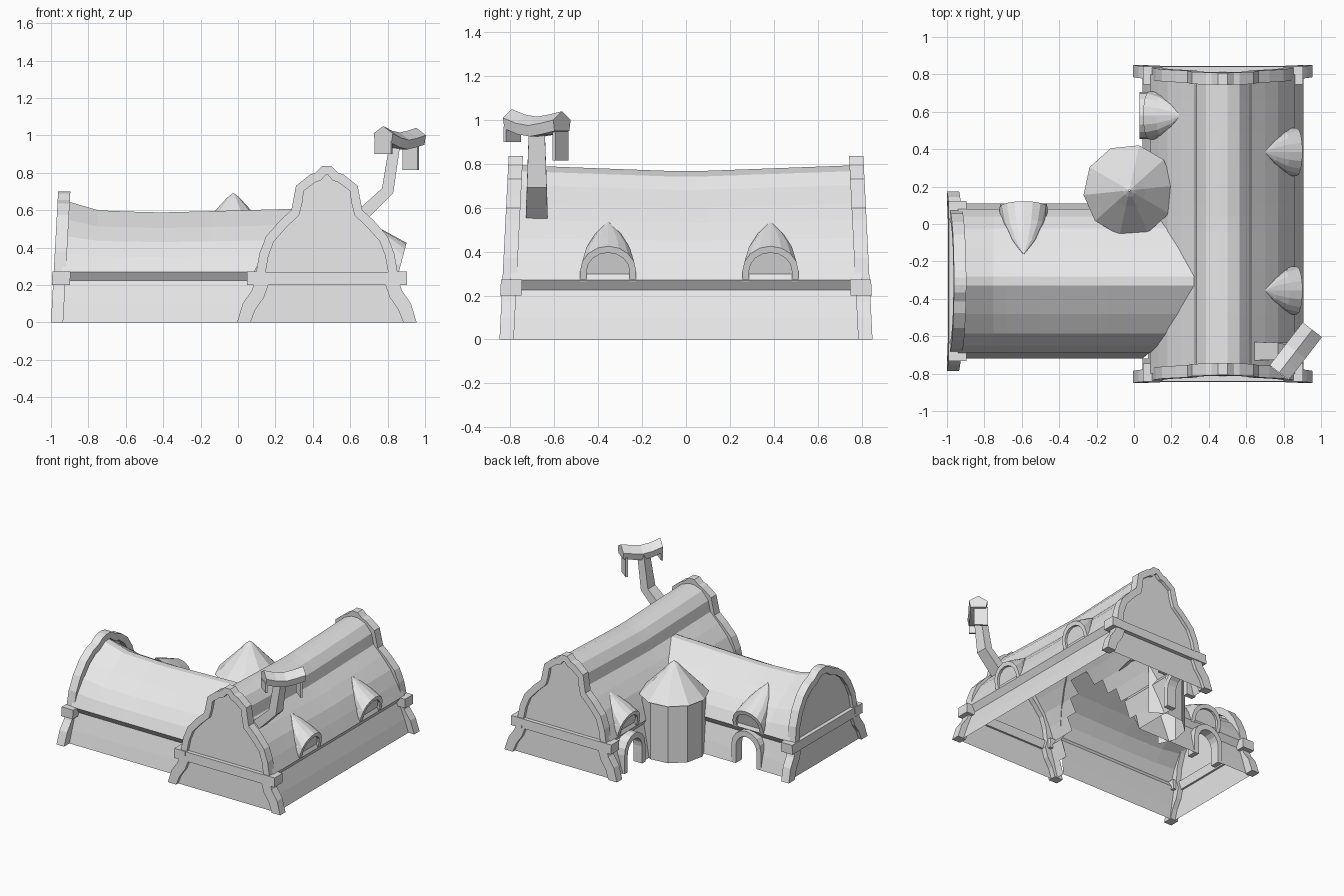
import bpy, bmesh, math
from mathutils import Vector

if "Cube" in bpy.data.objects:
    bpy.data.objects.remove(bpy.data.objects["Cube"])

grey = bpy.data.materials.new("light_grey")
grey.diffuse_color = (0.8, 0.8, 0.8, 1)
grey.use_nodes = True
grey.node_tree.nodes["Principled BSDF"].inputs["Base Color"].default_value = grey.diffuse_color


def make(name, verts, faces):
    bm = bmesh.new()
    vs = [bm.verts.new(v) for v in verts]
    for f in faces:
        bm.faces.new([vs[i] for i in f])
    bmesh.ops.recalc_face_normals(bm, faces=bm.faces)
    me = bpy.data.meshes.new(name)
    bm.to_mesh(me)
    bm.free()
    me.materials.append(grey)
    ob = bpy.data.objects.new(name, me)
    bpy.context.collection.objects.link(ob)
    return ob


def loft(name, rings, closed=True, caps=True, skip=None):
    n = len(rings[0])
    verts = [Vector(p) for r in rings for p in r]
    faces = []
    for i in range(len(rings) - 1):
        for j in range(n if closed else n - 1):
            k = (j + 1) % n
            f = (i * n + j, i * n + k, (i + 1) * n + k, (i + 1) * n + j)
            if not (skip and skip([verts[q] for q in f])):
                faces.append(f)
    if caps:
        faces += [tuple(range(n)), tuple(range(len(verts) - n, len(verts)))]
    return make(name, verts, faces)


def box(name, at, h, z, d):
    # at(h, z, d) maps across, height and depth into the world
    return loft(name, [[at(a, z[0], d[0]), at(a, z[1], d[0]), at(a, z[1], d[1]), at(a, z[0], d[1])] for a in h])


def mirrored(half):
    return [(-h, z) for h, z in half] + [(h, z) for h, z in reversed(half)]


def half_width(half, z):
    for (h0, z0), (h1, z1) in zip(half, half[1:]):
        if z <= z1:
            return h0 + (h1 - h0) * (z - z0) / (z1 - z0)
    return 0


CX, CY = 0.475, -0.305
main_half = [(.43, 0), (.40, .1), (.355, .225), (.387, .27), (.345, .36), (.295, .45), (.225, .53),
             (.155, .6), (.14, .68), (.09, .74), (.025, .765)]
side_half = [(.415, 0), (.39, .1), (.355, .225), (.385, .27), (.345, .35), (.28, .43), (.175, .505),
             (.025, .588)]


def lift(z, amount):
    return z + amount * max(0, (z - .27) / .4)


# Main wing shell, opened where the side wing and the door meet it
def main_gap(vs):
    if max(v.x for v in vs) > CX:
        return False
    door = all(.48 < v.y < .68 and v.z < .23 for v in vs)
    joined = all(abs(v.y - CY) < half_width(side_half, v.z) + (.03 if v.z < .25 else .003) for v in vs)
    return door or joined


ys = [-.8, -.72, -.65, -.57, -.48, -.39, -.305, -.22, -.13, -.04, .04, .11, .3, .49, .67, .8]
loft("main_wing", [[(CX + h, y, lift(z, .024 * abs(y) / .8)) for h, z in mirrored(main_half)] for y in ys],
     False, False, main_gap)

# Side wing shell, ending on the main roof
side = mirrored(side_half)
rings = [[(x, CY + h, lift(z, s)) for h, z in side]
         for x, s in [(-.94, .085), (-.75, .015), (-.68, .01), (-.5, .002), (-.4, 0), (-.15, .008)]]
rings.append([(CX - half_width(main_half, lift(z, .025)), CY + h, lift(z, .025)) for h, z in side])
loft("side_wing", rings, False, False,
     lambda vs: all(v.y > 0 and -.69 < v.x < -.49 and v.z < .23 for v in vs))


# Gable ends: frame, recessed wall, beam and beam blocks
def gable(name, at, half):
    pts = [Vector(p) for p in mirrored(half)]
    inner = []
    for i, p in enumerate(pts):
        t = (pts[min(i + 1, len(pts) - 1)] - pts[max(i - 1, 0)]).normalized()
        q = p + Vector((t.y, -t.x)) * (.075 if p.y < .25 else .05)
        if i in (0, len(pts) - 1):
            q.y = 0
        inner.append(q)
    loft(name + "_frame", [[at(p.x, p.y, 0), at(q.x, q.y, 0), at(q.x, q.y, .065), at(p.x, p.y, .065)]
                           for p, q in zip(pts, inner)])
    wall = [at(q.x, q.y, .025) for q in inner]
    make(name + "_wall", wall, [tuple(range(len(wall)))])
    box(name + "_beam", at, (-.425, .425), (.2, .27), (-.005, .04))
    for s in (-1, 1):
        box(name + "_beam_block", at, (s * .335, s * .428), (.2, .272), (-.007, .09))


foot = [(.48, 0), (.45, .1), (.402, .17), (.385, .22), (.378, .27)]
main_gable = foot + [(.36, .37), (.325, .46), (.25, .545), (.19, .6), (.18, .65), (.165, .73), (.09, .79),
                     (.06, .8), (.025, .835)]
side_gable = foot + [(.36, .38), (.315, .485), (.25, .575), (.17, .635), (.11, .655), (.06, .69), (.02, .7)]
gable("front_gable", lambda h, z, d: (CX + h, -.85 + .05 * z + d, z), main_gable)
gable("back_gable", lambda h, z, d: (CX + h, .85 - .05 * z - d, z), main_gable)
gable("left_gable", lambda h, z, d: (-1 + .055 * z + d, CY + h, z), side_gable)


def arch(hw, z0, spring, top, n=8):
    curve = [(-hw * math.cos(math.pi * i / n), spring + (top - spring) * math.sin(math.pi * i / n))
             for i in range(n + 1)]
    return [(-hw, z0)] + curve + [(hw, z0)]


def arch_ring(name, at, outer, inner, d0, d1):
    loft(name, [[at(*p, d0), at(*q, d0), at(*q, d1), at(*p, d1)] for p, q in zip(outer, inner)])


# Dormers: leaning arch, recessed pane and bulging half-cone roof
def dormer(name, at, tip):
    lean = lambda h, z, d: at(h, z, .385 + .04 * (z - .27) / .15 + d)
    outer, inner = arch(.128, .265, .31, .425), arch(.098, .265, .31, .395)
    arch_ring(name + "_arch", lean, outer, inner, 0, -.07)
    pane = [lean(h, z, -.018) for h, z in inner]
    make(name + "_pane", pane, [tuple(range(len(pane)))])

    def ring(f, scale):
        out = []
        for h, z in outer:
            o = .385 + .04 * (z - .27) / .15
            out.append(at(h * scale, z + (tip[1] - z) * f, o + (tip[0] - o) * f))
        return out
    loft(name + "_roof", [ring(0, 1), ring(.35, .84), ring(.7, .5), ring(1, .02)], False, False)


# Open doorways: arched surrounds
def doorway(name, at, out):
    arch_ring(name, lambda h, z, d: at(h, z, out + d), arch(.126, 0, .14, .268), arch(.088, 0, .13, .225), 0, -.075)


for y in (-.355, .385):
    dormer("right_dormer", lambda h, z, o, y=y: (CX + o, y + h, z), (.225, .535))
left_at = lambda h, z, o: (CX - o, .58 + h, z)
back_at = lambda h, z, o: (-.59 + h, CY + o, z)
dormer("left_dormer", left_at, (.225, .535))
dormer("back_dormer", back_at, (.145, .54))
doorway("left_doorway", left_at, .445)
doorway("back_doorway", back_at, .415)


# Corner tower with pointed roof; the wall stops inside the wings
def circle(r, z, n=10):
    return [(-.025 + r * math.cos(math.tau * i / n + .1), .18 + r * math.sin(math.tau * i / n + .1), z)
            for i in range(n)]


loft("tower_wall", [circle(.225, 0), circle(.225, .45)], True, False,
     lambda vs: all(v.x > .1 or v.y < .06 for v in vs))
loft("tower_roof", [circle(.22, .45), circle(.246, .445), circle(.09, .605), circle(.035, .665), circle(.004, .69)],
     True, False)

# Crooked chimney pipe
CHY = -.68
loft("chimney_pipe", [[(x + sx * dx, CHY + sy * w, z + sx * dz) for sx, sy in ((-1, -1), (1, -1), (1, 1), (-1, 1))]
                      for x, z, dx, dz, w in [(.65, .56, .025, -.025, .05), (.8, .705, .03, -.012, .045),
                                              (.84, .96, .028, -.006, .036)]])

# Chimney hood: saddle-shaped bar with hanging end flaps
along, across = Vector((.61, .79, 0)), Vector((.79, -.61, 0))


def hood_at(h, z, d):
    return Vector((.865, CHY, z)) + along * h + across * d


loft("chimney_hood", [[hood_at(t, z + dz, d) for d, dz in ((-.055, -.05), (-.065, 0), (0, .04), (.065, 0), (.055, -.05))]
                      for t, z in [(-.145, 1.01), (-.07, .985), (0, .975), (.07, .985), (.145, 1.0)]])
box("chimney_flap_short", hood_at, (-.15, -.135), (.9, .97), (-.055, .055))
box("chimney_flap_long", hood_at, (.115, .13), (.815, .96), (-.07, .03))
